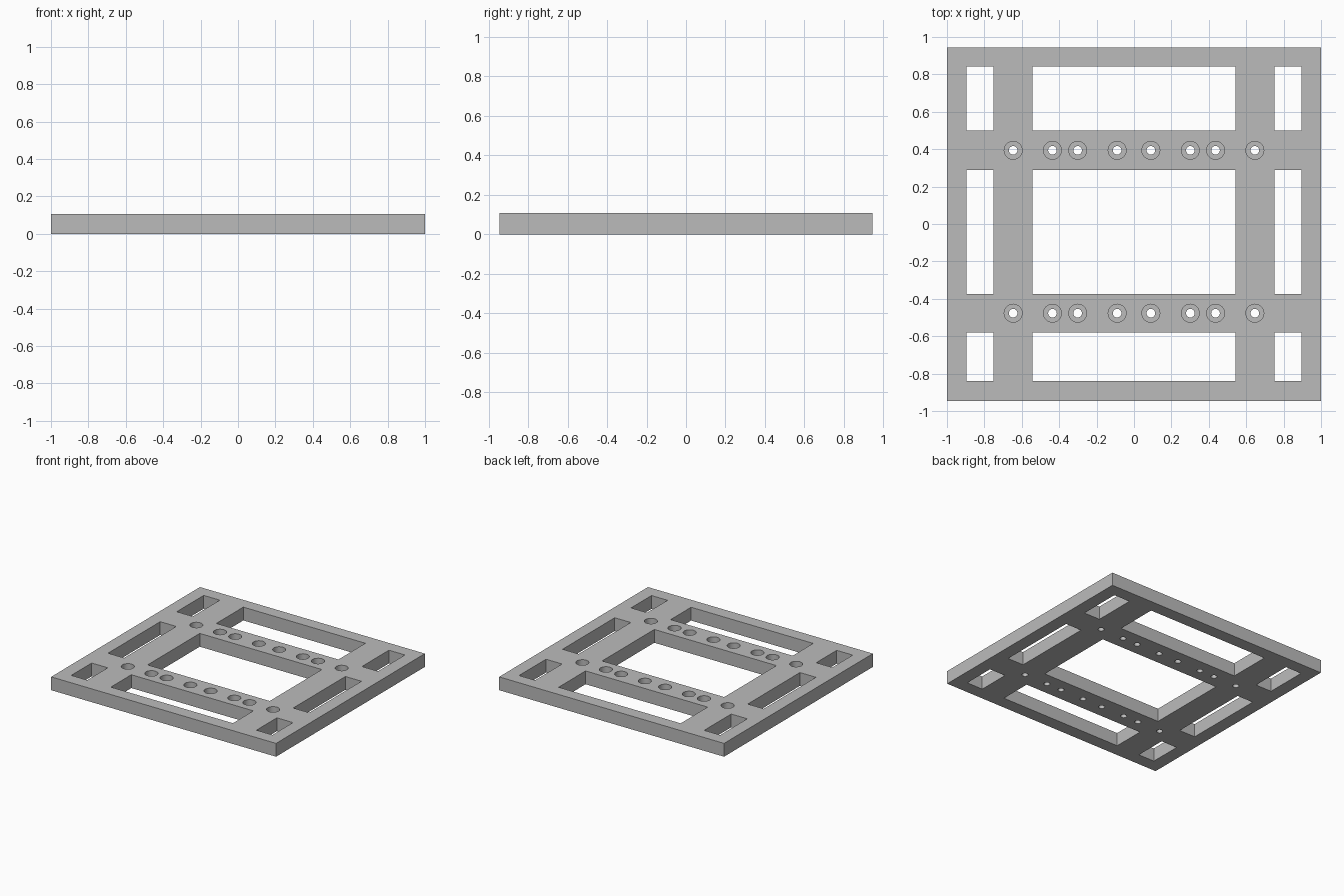
import bpy
import bmesh
from math import cos, sin, pi, radians

if "Cube" in bpy.data.objects:
    bpy.data.objects.remove(bpy.data.objects["Cube"], do_unlink=True)

HEIGHT = 0.107
HALF_X, HALF_Y = 1.0, 0.945
FLOOR = 0.045                      # height of the counterbore floor
BORE_R, SHAFT_R, SIDES = 0.048, 0.023, 32
OVER = 0.05                        # how far cutters stick out of the plate

COLUMNS = [(-0.895, -0.752), (-0.543, 0.543), (0.752, 0.895)]
ROWS = [(-0.84, -0.58), (-0.373, 0.29), (0.5, 0.843)]
HOLE_X = [0.09, 0.301, 0.436, 0.646]
HOLE_Y = [-0.477, 0.394]


def add_prism(bm, rings):
    """Closed solid through a stack of equal-sized rings of points."""
    loops = [[bm.verts.new(p) for p in ring] for ring in rings]
    n = len(loops[0])
    for low, high in zip(loops, loops[1:]):
        for i in range(n):
            j = (i + 1) % n
            bm.faces.new((low[i], low[j], high[j], high[i]))
    bm.faces.new(loops[0][::-1])
    bm.faces.new(loops[-1])


def add_box(bm, x0, x1, y0, y1, z0, z1):
    corners = [(x0, y0), (x1, y0), (x1, y1), (x0, y1)]
    add_prism(bm, [[(x, y, z) for x, y in corners] for z in (z0, z1)])


def add_stepped_pin(bm, x, y):
    profile = [(SHAFT_R, -OVER), (SHAFT_R, FLOOR),
               (BORE_R, FLOOR), (BORE_R, HEIGHT + OVER)]
    turns = [2 * pi * i / SIDES for i in range(SIDES)]
    add_prism(bm, [[(x + r * cos(a), y + r * sin(a), z) for a in turns]
                   for r, z in profile])


def make_object(name, bm):
    mesh = bpy.data.meshes.new(name)
    bm.to_mesh(mesh)
    bm.free()
    obj = bpy.data.objects.new(name, mesh)
    bpy.context.collection.objects.link(obj)
    return obj


# Plate
bm = bmesh.new()
add_box(bm, -HALF_X, HALF_X, -HALF_Y, HALF_Y, 0, HEIGHT)
plate = make_object("mounting_plate", bm)

# Cutter: rectangular windows and counterbored screw holes
bm = bmesh.new()
for x0, x1 in COLUMNS:
    for y0, y1 in ROWS:
        add_box(bm, x0, x1, y0, y1, -OVER, HEIGHT + OVER)
for y in HOLE_Y:
    for x in HOLE_X:
        for side in (-1, 1):
            add_stepped_pin(bm, side * x, y)
cutter = make_object("opening_cutter", bm)
cutter.hide_render = True

# Cut the openings and drop the cutter
cut = plate.modifiers.new("openings", "BOOLEAN")
cut.operation = "DIFFERENCE"
cut.solver = "EXACT"
cut.object = cutter
bpy.ops.object.select_all(action="DESELECT")
plate.select_set(True)
bpy.context.view_layer.objects.active = plate
bpy.ops.object.modifier_apply(modifier=cut.name)
bpy.data.objects.remove(cutter, do_unlink=True)

# Colour and shading
grey = bpy.data.materials.new("plain_grey")
grey.use_nodes = True
colour = (0.5, 0.5, 0.5, 1)
grey.diffuse_color = colour
grey.node_tree.nodes["Principled BSDF"].inputs["Base Color"].default_value = colour
plate.data.materials.clear()
plate.data.materials.append(grey)
bpy.ops.object.shade_smooth_by_angle(angle=radians(30))
